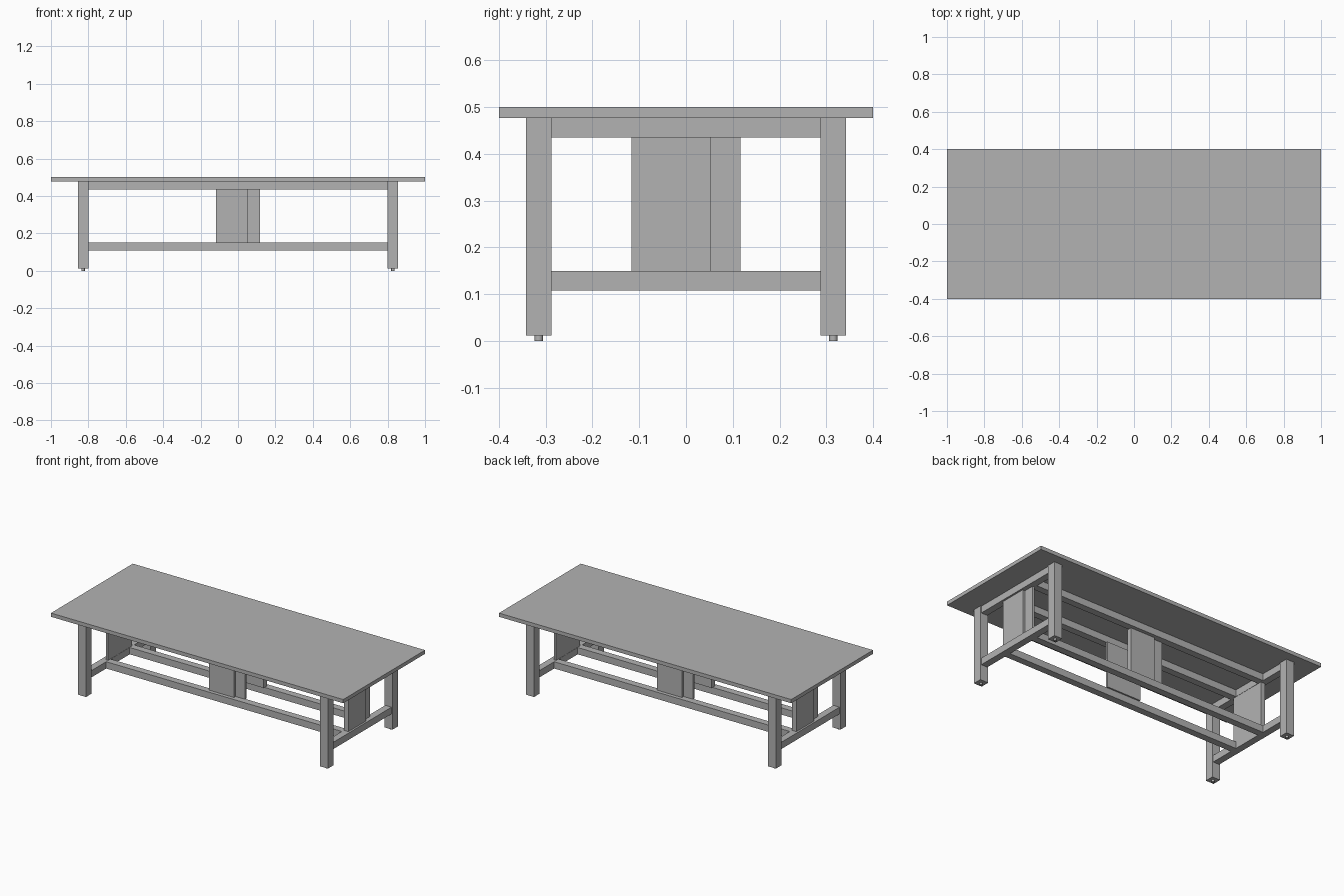
import bpy, bmesh
from mathutils import Matrix, Vector

cube = bpy.data.objects.get("Cube")
if cube:
    bpy.data.objects.remove(cube, do_unlink=True)

GREY = (0.45, 0.45, 0.45, 1.0)
mat = bpy.data.materials.new("plain_grey")
mat.use_nodes = True
mat.diffuse_color = GREY
mat.node_tree.nodes["Principled BSDF"].inputs["Base Color"].default_value = GREY


def finish(name, bm):
    mesh = bpy.data.meshes.new(name)
    bm.to_mesh(mesh)
    bm.free()
    mesh.materials.append(mat)
    obj = bpy.data.objects.new(name, mesh)
    bpy.context.scene.collection.objects.link(obj)
    return obj


def box(name, x, y, z, turn=None):
    """Box from (min, max) pairs, optionally turned about the z axis."""
    bm = bmesh.new()
    lo, hi = Vector((x[0], y[0], z[0])), Vector((x[1], y[1], z[1]))
    m = Matrix.Translation((lo + hi) / 2) @ Matrix.Diagonal((*(hi - lo), 1))
    bmesh.ops.create_cube(bm, size=1, matrix=m)
    if turn:
        bm.transform(turn)
    return finish(name, bm)


def half_turn(steps):
    return Matrix.Rotation(steps * 1.5707963, 4, "Z")


# Main dimensions
LEG_X, LEG_Y, LEG_HALF = 0.828, 0.315, 0.0275
RAIL_Y, RAIL_HALF = 0.115, 0.0215
UNDERSIDE = 0.477
RAIL_LEVELS = {"upper": (0.435, UNDERSIDE), "lower": (0.108, 0.15)}
PANEL_Z = (0.15, 0.435)
PANEL_W = 0.117


def around(c, h):
    return (c - h, c + h)


# Table top
box("table_top", (-1, 1), (-0.4, 0.4), (UNDERSIDE, 0.5))

# Legs and adjustable feet
for sx, side in ((-1, "right"), (1, "left")):
    for sy, end in ((-1, "front"), (1, "back")):
        px, py = sx * LEG_X, sy * LEG_Y
        box(f"{end}_{side}_leg", around(px, LEG_HALF), around(py, LEG_HALF), (0.012, UNDERSIDE))
        bm = bmesh.new()
        bmesh.ops.create_cone(bm, cap_ends=True, segments=16, radius1=0.009, radius2=0.009,
                              depth=0.012, matrix=Matrix.Translation((px, py, 0.006)))
        foot = finish(f"{end}_{side}_foot", bm)
        bpy.context.view_layer.objects.active = foot
        foot.select_set(True)
        bpy.ops.object.shade_smooth_by_angle()
        foot.select_set(False)

# End rails between the legs, long rails between the end rails
for level, z in RAIL_LEVELS.items():
    for s, side, end in ((-1, "right", "front"), (1, "left", "back")):
        box(f"{side}_{level}_end_rail", around(s * LEG_X, RAIL_HALF),
            (-LEG_Y + LEG_HALF, LEG_Y - LEG_HALF), z)
        reach = LEG_X - RAIL_HALF
        box(f"{end}_{level}_long_rail", (-reach, reach), around(s * RAIL_Y, RAIL_HALF), z)

# Infill panels: a full board with a narrower board lapped on its outer face
for steps, place in enumerate(("front", "left", "back", "right")):
    face = LEG_X + 0.01 if steps % 2 else 0.114
    turn = half_turn(steps)
    box(f"{place}_panel_inner_board", (-PANEL_W, PANEL_W), (-face + 0.016, -face + 0.03), PANEL_Z, turn)
    box(f"{place}_panel_outer_board", (-PANEL_W, 0.052), (-face, -face + 0.016), PANEL_Z, turn)
